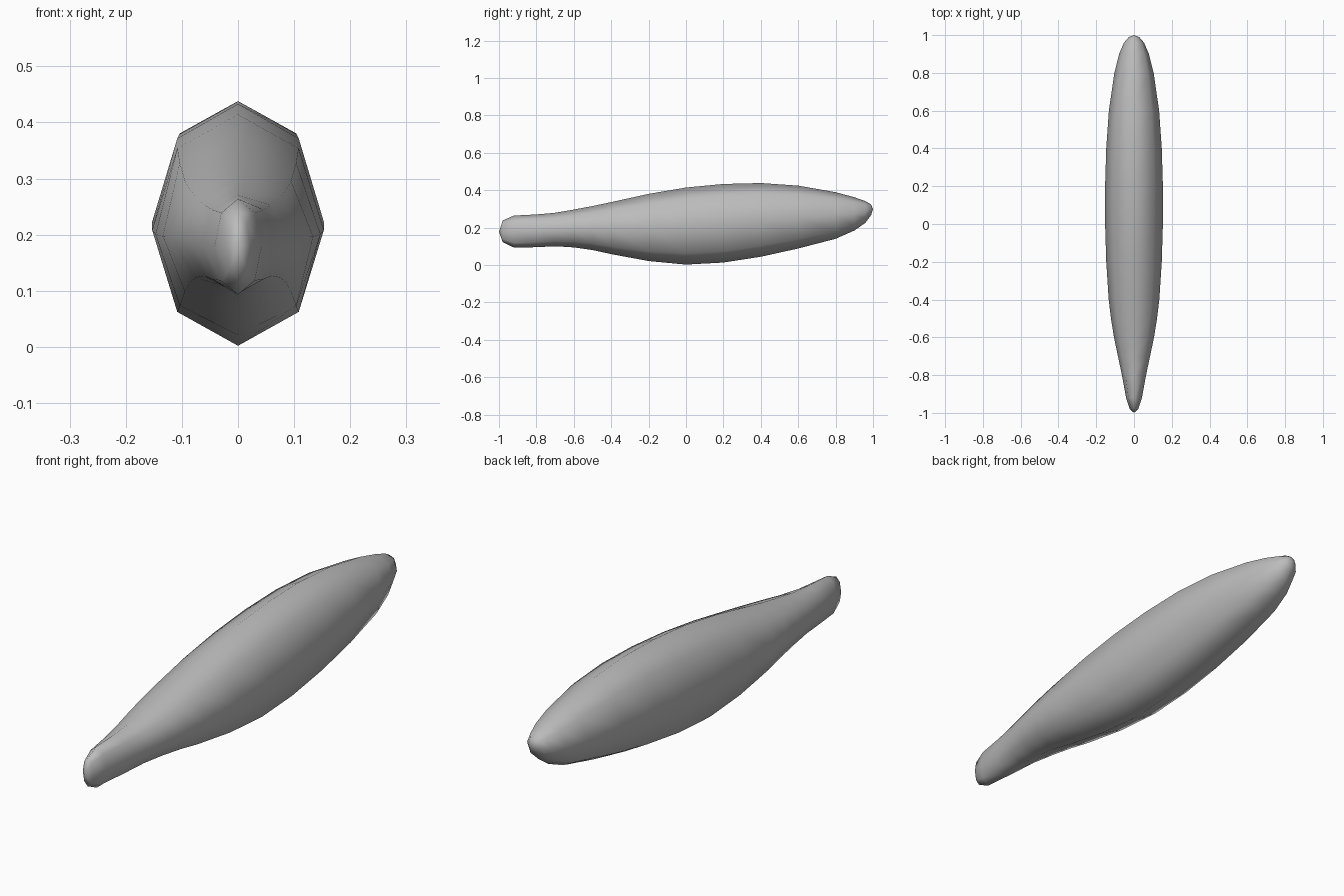
import bpy, bmesh, math

if "Cube" in bpy.data.objects:
    bpy.data.objects.remove(bpy.data.objects["Cube"])

SIDES = 8
# Body stations: y, half width, underside z, top z
STATIONS = [
    (-0.98, 0.022, 0.122, 0.238), (-0.92, 0.042, 0.093, 0.264),
    (-0.80, 0.064, 0.095, 0.270), (-0.70, 0.085, 0.100, 0.279),
    (-0.60, 0.106, 0.094, 0.296), (-0.50, 0.122, 0.080, 0.315),
    (-0.40, 0.134, 0.058, 0.336), (-0.20, 0.147, 0.021, 0.380),
    (0.00, 0.153, 0.002, 0.414), (0.20, 0.153, 0.013, 0.433),
    (0.40, 0.147, 0.044, 0.438), (0.60, 0.133, 0.088, 0.424),
    (0.80, 0.104, 0.140, 0.389), (0.90, 0.079, 0.184, 0.362),
    (0.96, 0.053, 0.226, 0.341), (0.99, 0.027, 0.267, 0.323),
]

grey = bpy.data.materials.new("plain grey")
grey.diffuse_color = (0.5, 0.5, 0.5, 1)
grey.use_nodes = True
grey.node_tree.nodes["Principled BSDF"].inputs["Base Color"].default_value = grey.diffuse_color


def loft(name, stations, front_tip, back_tip):
    """Skin eight-sided rings along y and close both ends with a point."""
    bm = bmesh.new()
    rings = []
    for y, w, lo, hi in stations:
        mid, half = (lo + hi) / 2, (hi - lo) / 2
        angles = [math.tau * i / SIDES for i in range(SIDES)]
        rings.append([bm.verts.new((w * math.sin(a), y, mid + half * math.cos(a)))
                      for a in angles])
    for r0, r1 in zip(rings, rings[1:]):
        for i in range(SIDES):
            j = (i + 1) % SIDES
            bm.faces.new((r0[i], r0[j], r1[j], r1[i]))
    for ring, tip in ((rings[0], front_tip), (rings[-1], back_tip)):
        point = bm.verts.new(tip)
        for i in range(SIDES):
            bm.faces.new((ring[i], ring[(i + 1) % SIDES], point))
    bmesh.ops.recalc_face_normals(bm, faces=bm.faces)
    for f in bm.faces:
        f.smooth = True
    mesh = bpy.data.meshes.new(name)
    bm.to_mesh(mesh)
    bm.free()
    mesh.materials.append(grey)
    obj = bpy.data.objects.new(name, mesh)
    bpy.context.collection.objects.link(obj)
    return obj


# Tapered body with a narrow front neck and rounded back end
loft("tapered_body", STATIONS, (0, -1.0, 0.178), (0, 1.0, 0.298))
